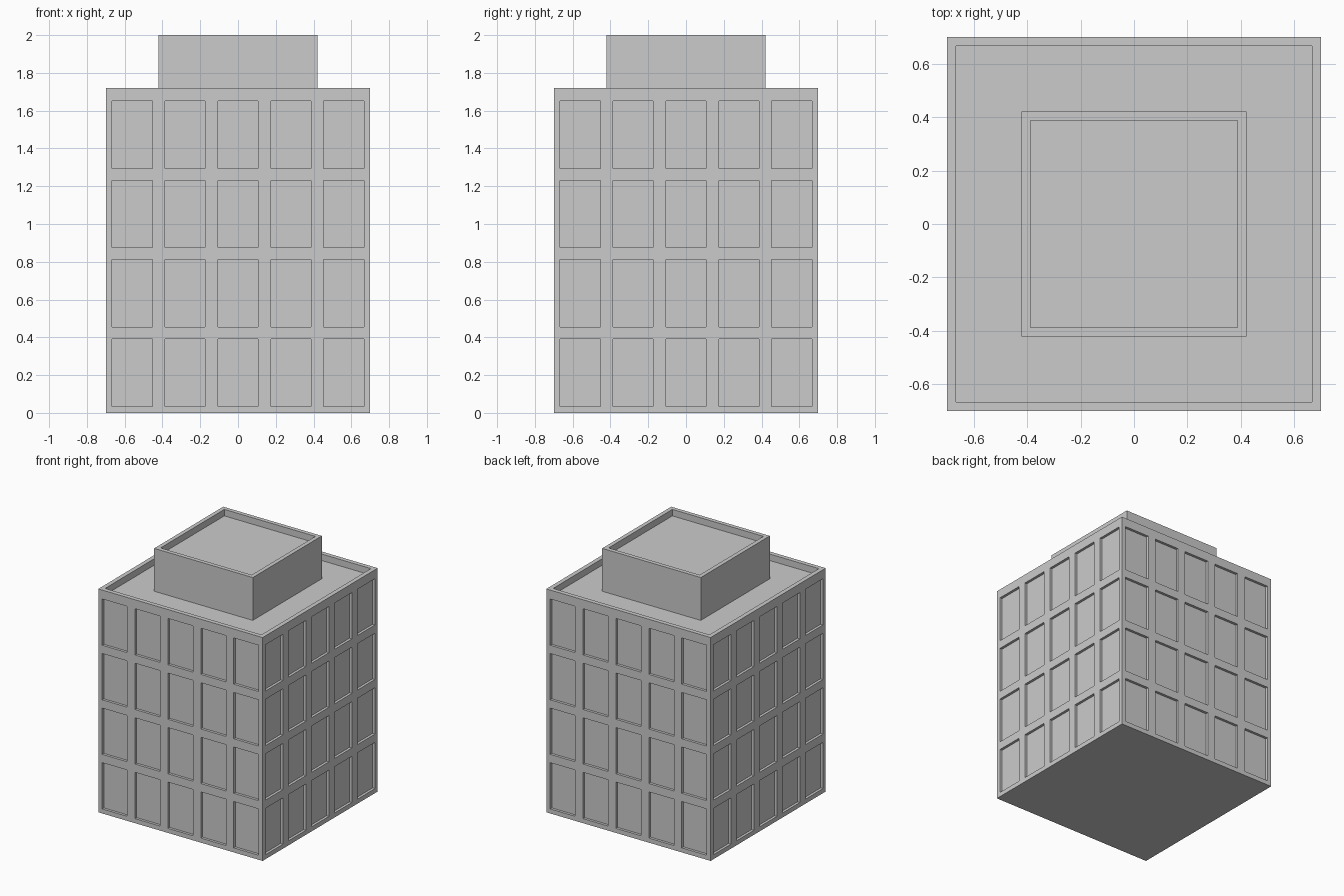
import bpy, bmesh, math
from mathutils import Matrix, Vector

if "Cube" in bpy.data.objects:
    bpy.data.objects.remove(bpy.data.objects["Cube"])

HALF, TOP, ROOF = 0.70, 1.72, 1.67
COLS, ROWS = 5, 4
WIN_W, WIN_H, WIN_DEPTH = 0.213, 0.356, 0.02


def finish(bm, name):
    bmesh.ops.recalc_face_normals(bm, faces=bm.faces)
    me = bpy.data.meshes.new(name)
    bm.to_mesh(me)
    bm.free()
    ob = bpy.data.objects.new(name, me)
    bpy.context.collection.objects.link(ob)
    return ob


def sink_top(bm, rim, depth):
    """Inset the highest upward face and push it down, leaving a parapet."""
    bm.normal_update()
    top = max((f for f in bm.faces if f.normal.z > 0.9),
              key=lambda f: f.calc_center_median().z)
    bmesh.ops.inset_region(bm, faces=[top], thickness=rim, use_even_offset=True)
    new = bmesh.ops.extrude_discrete_faces(bm, faces=[top])["faces"]
    verts = {v for f in new for v in f.verts}
    bmesh.ops.translate(bm, verts=list(verts), vec=(0, 0, -depth))


# Main block: four gridded walls whose window cells are recessed
xs = [-HALF]
for i in range(COLS):
    c = (i - (COLS - 1) / 2) * 0.28
    xs += [c - WIN_W / 2, c + WIN_W / 2]
xs.append(HALF)
zs = [0.0]
for j in range(ROWS):
    z = 0.035 + j * 0.42
    zs += [z, z + WIN_H]
zs.append(TOP)

bm = bmesh.new()
windows = []
for k in range(4):
    rot = Matrix.Rotation(k * math.pi / 2, 3, 'Z')
    grid = [[bm.verts.new(rot @ Vector((x, -HALF, z))) for x in xs] for z in zs]
    for j in range(len(zs) - 1):
        for i in range(len(xs) - 1):
            f = bm.faces.new((grid[j][i], grid[j][i + 1],
                              grid[j + 1][i + 1], grid[j + 1][i]))
            if i % 2 and j % 2:
                windows.append(f)
bm.normal_update()
for f in bmesh.ops.extrude_discrete_faces(bm, faces=windows)["faces"]:
    bmesh.ops.translate(bm, verts=f.verts, vec=-f.normal * WIN_DEPTH)
bmesh.ops.remove_doubles(bm, verts=bm.verts, dist=0.0005)
# Base and sunken roof close the shell
bmesh.ops.holes_fill(bm, edges=[e for e in bm.edges if e.is_boundary], sides=0)
bmesh.ops.recalc_face_normals(bm, faces=bm.faces)
sink_top(bm, 0.034, TOP - ROOF)
finish(bm, "main_block")

# Rooftop penthouse with its own parapet
bm = bmesh.new()
bmesh.ops.create_cube(bm, size=1, matrix=Matrix.Translation((0, 0, (2 + ROOF) / 2))
                      @ Matrix.Diagonal((0.84, 0.84, 2 - ROOF, 1)))
sink_top(bm, 0.032, 0.05)
finish(bm, "penthouse")
